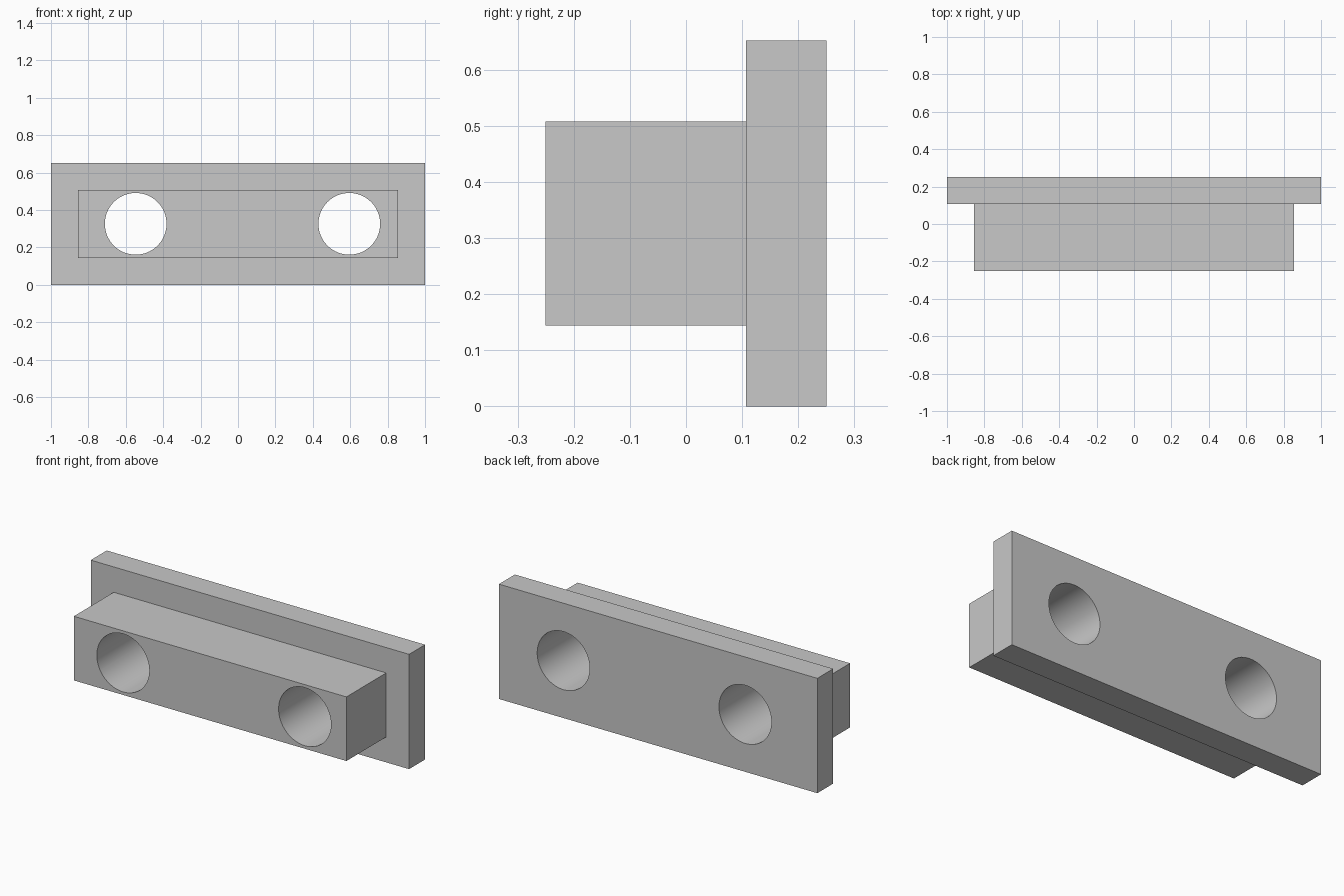
import bpy, bmesh, math
from mathutils import Matrix, Vector

cube = bpy.data.objects.get("Cube")
if cube:
    bpy.data.objects.remove(cube, do_unlink=True)

HEIGHT = 0.652
BACK, STEP, FRONT = 0.25, 0.107, -0.25
BORDER = 0.144
HOLE_RADIUS = 0.165
HOLE_X = (-0.547, 0.595)

grey = bpy.data.materials.new("plain grey")
grey.use_nodes = True
colour = (0.58, 0.58, 0.58, 1)
grey.diffuse_color = colour
grey.node_tree.nodes["Principled BSDF"].inputs["Base Color"].default_value = colour


def add_object(name, bm):
    mesh = bpy.data.meshes.new(name)
    bm.to_mesh(mesh)
    bm.free()
    mesh.materials.append(grey)
    obj = bpy.data.objects.new(name, mesh)
    bpy.context.collection.objects.link(obj)
    return obj


# Back plate, with the narrower block raised from its front face
bm = bmesh.new()
bmesh.ops.create_cube(bm, size=1)
bmesh.ops.scale(bm, vec=(2, BACK - STEP, HEIGHT), verts=bm.verts)
bmesh.ops.translate(bm, vec=(0, (BACK + STEP) / 2, HEIGHT / 2), verts=bm.verts)
bm.normal_update()
front = min(bm.faces, key=lambda f: f.normal.y)
bmesh.ops.inset_region(bm, faces=[front], thickness=BORDER, use_even_offset=True)
raised = bmesh.ops.extrude_face_region(bm, geom=[front])["geom"]
bmesh.ops.delete(bm, geom=[front], context='FACES')
bmesh.ops.translate(bm, vec=(0, FRONT - STEP, 0),
                    verts=[v for v in raised if isinstance(v, bmesh.types.BMVert)])
bmesh.ops.recalc_face_normals(bm, faces=bm.faces)
block = add_object("stepped_mounting_block", bm)

# Two round holes running front to back
bm = bmesh.new()
for x in HOLE_X:
    place = Matrix.Translation(Vector((x, 0, HEIGHT / 2))) @ Matrix.Rotation(math.pi / 2, 4, 'X')
    bmesh.ops.create_cone(bm, cap_ends=True, segments=64, radius1=HOLE_RADIUS,
                          radius2=HOLE_RADIUS, depth=1, matrix=place)
cutter = add_object("hole_cutter", bm)
cutter.hide_render = True

cut = block.modifiers.new("holes", 'BOOLEAN')
cut.operation = 'DIFFERENCE'
cut.solver = 'EXACT'
cut.object = cutter

bpy.context.view_layer.objects.active = block
block.select_set(True)
bpy.ops.object.modifier_apply(modifier=cut.name)
bpy.data.objects.remove(cutter, do_unlink=True)

# Smooth hole walls, sharp box edges
bpy.ops.object.shade_smooth_by_angle(angle=math.radians(30))
